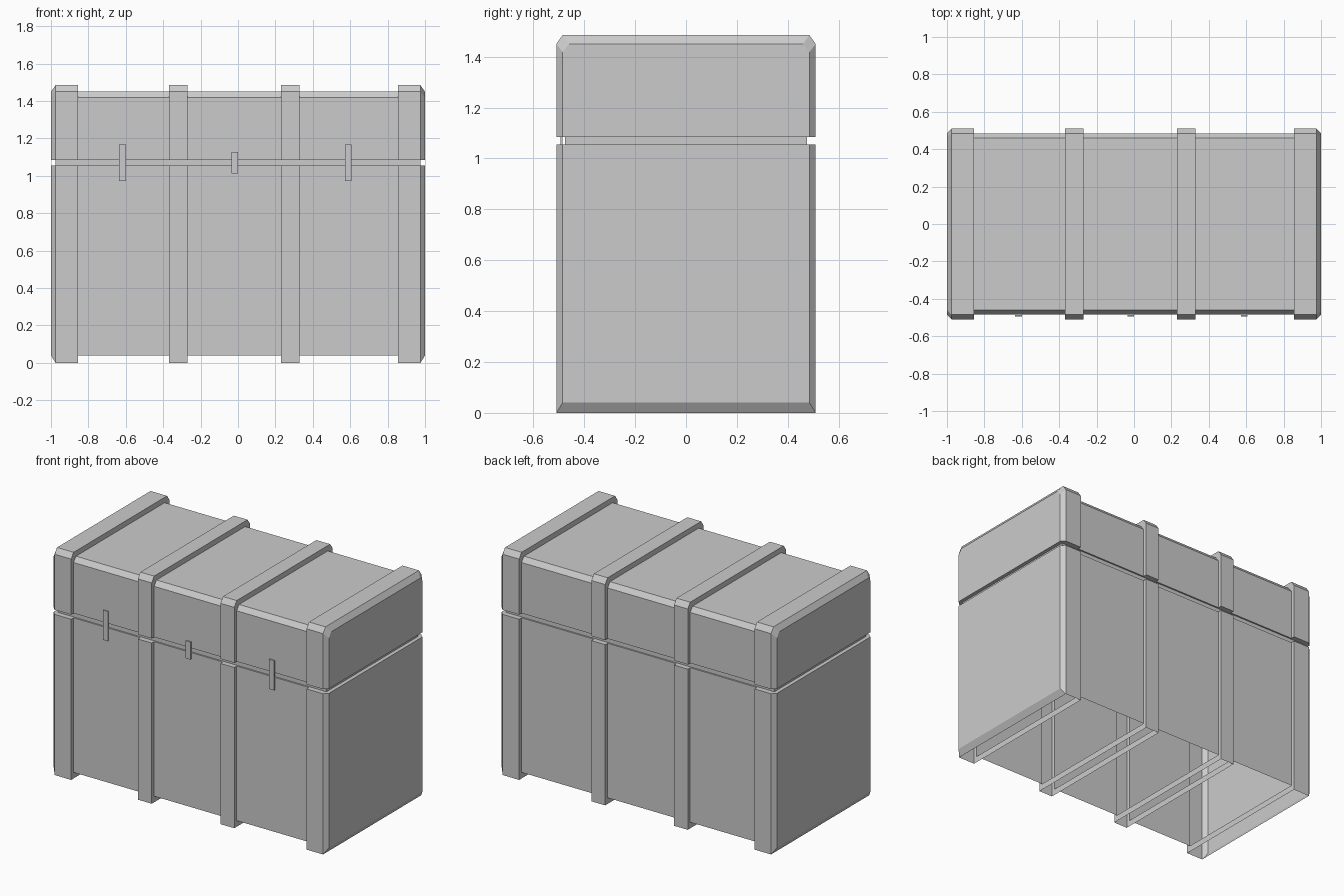
import bpy, bmesh

if "Cube" in bpy.data.objects:
    bpy.data.objects.remove(bpy.data.objects["Cube"])

SEAM_LOW, SEAM_HIGH = 1.055, 1.085      # gap between body and lid
INNER_X, INNER_Y = 0.975, 0.475         # recessed neck inside the gap

# raised strap section and recessed panel section: half depth, bottom z, shoulder z, top half depth, top z
STRAP = (0.51, 0.0, 1.45, 0.485, 1.485)
PANEL = (0.485, 0.04, 1.418, 0.46, 1.45)

# sections along x: bevelled ends, end straps and two middle straps
stations = [(-1, PANEL), (-0.975, STRAP), (-0.855, STRAP)]
for a, b in ((-0.37, -0.27), (0.23, 0.33)):
    start = stations[-1][0] if stations[-1][1] is STRAP and len(stations) == 3 else None
    if start is not None:
        stations.append((start, PANEL))
    stations += [(a, PANEL), (a, STRAP), (b, STRAP), (b, PANEL)]
stations += [(0.855, PANEL), (0.855, STRAP), (0.975, STRAP), (1, PANEL)]


def finish(name, bm):
    bmesh.ops.remove_doubles(bm, verts=bm.verts, dist=1e-5)
    bmesh.ops.recalc_face_normals(bm, faces=bm.faces)
    mesh = bpy.data.meshes.new(name)
    bm.to_mesh(mesh)
    bm.free()
    obj = bpy.data.objects.new(name, mesh)
    bpy.context.collection.objects.link(obj)
    return obj


def face(bm, *points):
    bm.faces.new([bm.verts.new(p) for p in points])


def loft(bm, section):
    """Skin an open section along the stations and close both ends."""
    rings = [[(x, y, z) for y, z in section(s)] for x, s in stations]
    for r, q in zip(rings, rings[1:]):
        for i in range(len(r) - 1):
            face(bm, r[i], r[i + 1], q[i + 1], q[i])
    face(bm, *rings[0])
    face(bm, *rings[-1])


def ledge(bm, z):
    """Flat rim from the outer outline in to the neck."""
    def inner(x, side):
        return (max(-INNER_X, min(INNER_X, x)), side * INNER_Y, z)
    for side in (-1, 1):
        for (x0, s0), (x1, s1) in zip(stations, stations[1:]):
            if x0 == x1:
                continue
            pts = [(x0, side * s0[0], z), (x1, side * s1[0], z), inner(x1, side), inner(x0, side)]
            face(bm, *dict.fromkeys(pts))
    for x in (-1, 1):
        face(bm, (x, -PANEL[0], z), (x, PANEL[0], z), inner(x, 1), inner(x, -1))


# body: hollow walls, open underneath except for the strap side strips
bm = bmesh.new()
for side in (-1, 1):
    for (x0, s0), (x1, s1) in zip(stations, stations[1:]):
        face(bm, (x0, side * s0[0], s0[1]), (x1, side * s1[0], s1[1]),
             (x1, side * s1[0], SEAM_LOW), (x0, side * s0[0], SEAM_LOW))
for (x0, s0), (x1, s1) in zip(stations, stations[1:]):
    if s0 is not s1:
        face(bm, (x0, -s0[0], s0[1]), (x0, s0[0], s0[1]), (x1, s1[0], s1[1]), (x1, -s1[0], s1[1]))
y, zb = PANEL[:2]
for x in (-1, 1):
    face(bm, (x, -y, zb), (x, y, zb), (x, y, SEAM_LOW), (x, -y, SEAM_LOW))
ledge(bm, SEAM_LOW)
finish("chest_body", bm)

# lid with bevelled top edges
bm = bmesh.new()
loft(bm, lambda s: [(-s[0], SEAM_HIGH), (-s[0], s[2]), (-s[3], s[4]),
                    (s[3], s[4]), (s[0], s[2]), (s[0], SEAM_HIGH)])
ledge(bm, SEAM_HIGH)
finish("chest_lid", bm)

# neck band in the gap
bm = bmesh.new()
corners = [(-INNER_X, -INNER_Y), (INNER_X, -INNER_Y), (INNER_X, INNER_Y), (-INNER_X, INNER_Y)]
for p, q in zip(corners, corners[1:] + corners[:1]):
    face(bm, (*p, SEAM_LOW), (*q, SEAM_LOW), (*q, SEAM_HIGH), (*p, SEAM_HIGH))
finish("lid_seam_band", bm)

# front latches
for name, x, h in (("left_latch", -0.618, 0.195), ("middle_latch", -0.017, 0.115), ("right_latch", 0.59, 0.195)):
    bm = bmesh.new()
    bmesh.ops.create_cube(bm, size=1)
    for v in bm.verts:
        v.co = (x + v.co.x * 0.036, -0.49 + v.co.y * 0.008, 1.07 + v.co.z * h)
    finish(name, bm)
